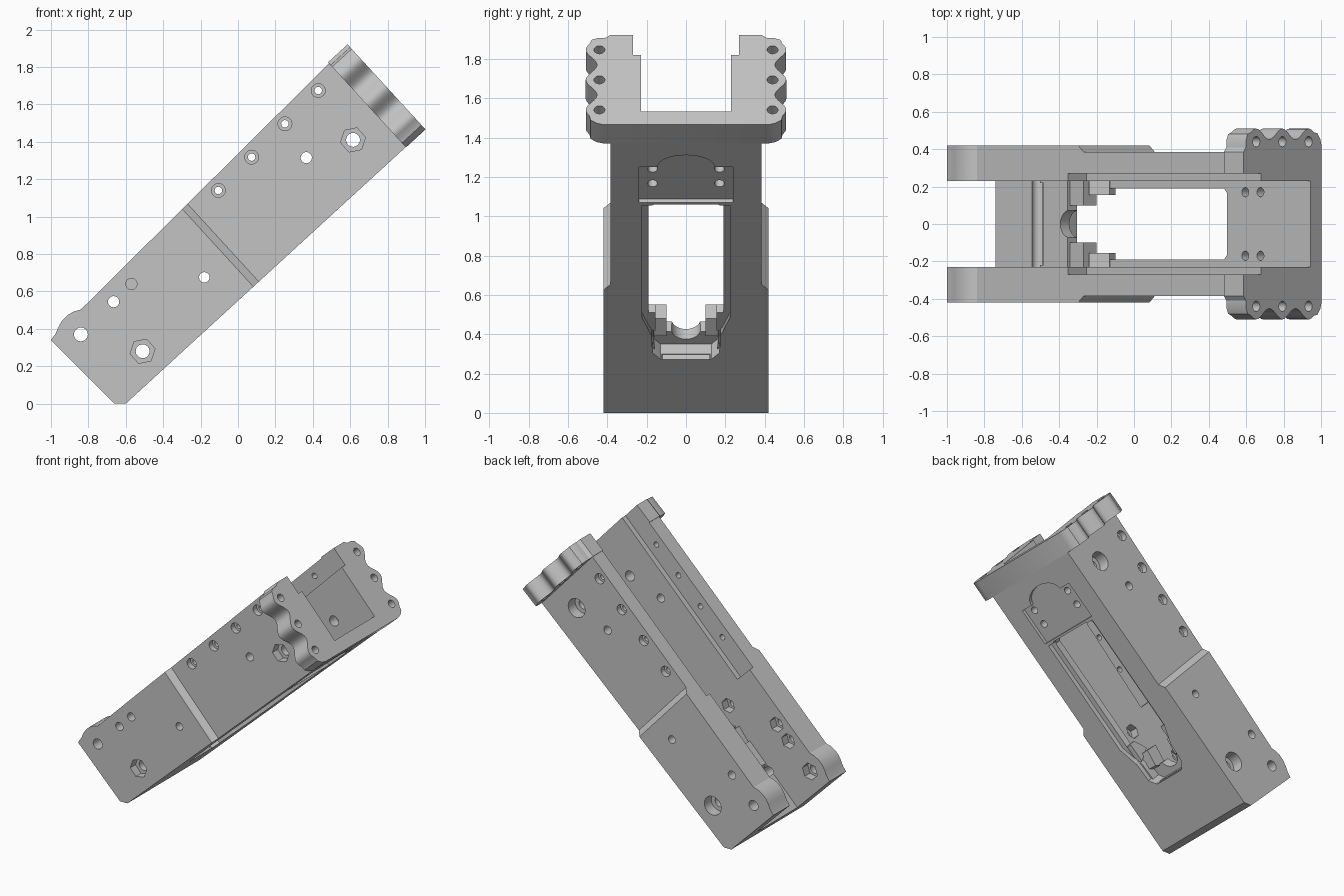
import bpy, bmesh, math
from mathutils import Vector

cube = bpy.data.objects.get("Cube")
if cube:
    bpy.data.objects.remove(cube, do_unlink=True)

TILT = math.radians(42.5)
C, S = math.cos(TILT), math.sin(TILT)


def tilted(u, y, w):
    """u runs up the slope, w stands square to the sloping base."""
    return Vector((-0.6 + u * C - w * S, y, u * S + w * C))


def side_map(a, b, t):
    return Vector((a, t, b))


def plan_map(a, b, t):
    return tilted(a, b, t)


def end_map(a, b, t):
    return tilted(t, a, b)


def base_point(u, w):
    p = tilted(u, 0, w)
    return (p.x, p.z)


def prism(name, pts, t0, t1, place, home=None):
    bm = bmesh.new()
    low = [bm.verts.new(place(a, b, t0)) for a, b in pts]
    high = [bm.verts.new(place(a, b, t1)) for a, b in pts]
    bm.faces.new(low)
    bm.faces.new(high)
    for i in range(len(pts)):
        j = (i + 1) % len(pts)
        bm.faces.new((low[i], low[j], high[j], high[i]))
    bmesh.ops.recalc_face_normals(bm, faces=bm.faces)
    mesh = bpy.data.meshes.new(name)
    bm.to_mesh(mesh)
    bm.free()
    ob = bpy.data.objects.new(name, mesh)
    (home or bpy.context.scene.collection).objects.link(ob)
    return ob


def ring(a, b, r, n=24, turn=0.0):
    return [(a + r * math.cos(turn + math.tau * i / n),
             b + r * math.sin(turn + math.tau * i / n)) for i in range(n)]


def cutter_group(name):
    group = bpy.data.collections.new(name)
    bpy.context.scene.collection.children.link(group)
    return group


def cut(group, pts, t0, t1, place):
    prism("cutter", pts, t0, t1, place, group).hide_render = True


def carve(ob, group):
    """Subtract the whole group at once, keeping the solver that preserves the part."""
    mod = ob.modifiers.new("carve", "BOOLEAN")
    mod.operation, mod.operand_type, mod.collection = "DIFFERENCE", "COLLECTION", group
    bpy.context.view_layer.update()
    length = ob.dimensions.x
    for solver in ("EXACT", "MANIFOLD"):
        mod.solver = solver
        graph = bpy.context.evaluated_depsgraph_get()
        graph.update()
        mesh = bpy.data.meshes.new_from_object(ob.evaluated_get(graph))
        xs = [v.co.x for v in mesh.vertices]
        if xs and max(xs) - min(xs) > 0.9 * length and len(mesh.polygons) > 20:
            break
    ob.modifiers.clear()
    ob.data = mesh
    for tool in list(group.objects):
        bpy.data.objects.remove(tool, do_unlink=True)
    bpy.data.collections.remove(group)


def channel_cuts(group):
    # Open channel: thick rear floor, thin front floor
    cut(group, [(-1.3, -0.48), (-0.355, 0.465), (-0.29, 0.4), base_point(2.5, 0.087),
                (1.3, 2.8), (-1.3, 2.8)], -0.23, 0.23, side_map)
    # Rebate along the upper inner edges
    cut(group, [(-0.255, 0.887), (1.0, 2.142), (0.9, 2.6), (-0.7, 1.332)], -0.27, 0.27, side_map)


# Sloping body with rounded heel
body = prism("channel_body", [(-0.66, 0), (-0.6, 0), base_point(2.05, 0), base_point(2.05, 0.608),
                              (-0.84, 0.503), (-0.875, 0.494), (-0.91, 0.474), (-0.94, 0.445),
                              (-0.96, 0.41), (-0.975, 0.375), (-1.0, 0.34)], -0.42, 0.42, side_map)
tools = cutter_group("body_cutters")
channel_cuts(tools)

# Narrower upper half with a short ramp
for s in (-1, 1):
    cut(tools, [(0.92, s * 0.425), (0.965, s * 0.385), (2.4, s * 0.385), (2.4, s * 0.65), (0.92, s * 0.65)],
        -0.3, 0.9, plan_map)

# Cross groove in the rear floor
cut(tools, [(-0.515, 0.4), (-0.515, 0.285), (-0.485, 0.315), (-0.485, 0.4)], -0.22, 0.22, side_map)

# Window through the base, shallow rim and tapered lower end
outline = [(0.405, 0.13), (0.44, 0.16), (0.56, 0.165), (0.62, 0.19), (1.545, 0.19), (1.568, 0.165)]
cut(tools, outline + [(u, -y) for u, y in reversed(outline)], -0.2, 0.105, plan_map)
rim = [(0.4, 0.12), (0.45, 0.17), (0.58, 0.175), (0.72, 0.225), (1.56, 0.225)]
cut(tools, rim + [(u, -y) for u, y in reversed(rim)], -0.22, 0.035, plan_map)
# Half-round relief at the end of the rear floor
cut(tools, ring(0.515, 0, 0.075), 0.09, 0.33, plan_map)

# Sunken plate seat with rounded top under the base
seat = [(1.583, -0.24), (1.85, -0.24)]
seat += [(1.85 + 0.09 * math.sin(a), -0.145 * math.cos(a))
         for a in (math.pi * i / 16 for i in range(17))]
seat += [(1.85, 0.24), (1.583, 0.24)]
cut(tools, seat, -0.15, 0.025, plan_map)
for s in (-1, 1):
    for u in (1.7, 1.81):
        cut(tools, ring(u, s * 0.17, 0.025, 16), -0.1, 0.2, plan_map)

# Large cross bolts: hex pocket on the right, round pocket on the left
for x, z, face in ((-0.51, 0.28, 0.42), (0.615, 1.41, 0.385)):
    cut(tools, ring(x, z, 0.037), -0.7, 0.7, side_map)
    cut(tools, ring(x, z, 0.068, 6, 0.2), -0.6, 0.06 - face, side_map)
    cut(tools, ring(x, z, 0.068), face - 0.08, 0.6, side_map)

# Rail screws, counterbored from both sides
for i in range(4):
    x, z = -0.105 + 0.178 * i, 1.14 + 0.178 * i
    cut(tools, ring(x, z, 0.02, 16), -0.7, 0.7, side_map)
    for s in (-1, 1):
        cut(tools, ring(x, z, 0.037), min(s * 0.345, s * 0.6), max(s * 0.345, s * 0.6), side_map)

# Plain cross holes, with hex nut seats inside the right wall
for x, z, r, end, nut in ((-0.84, 0.37, 0.037, 0.7, True), (-0.665, 0.545, 0.03, 0.7, True),
                          (-0.57, 0.64, 0.03, 0, True), (-0.18, 0.675, 0.028, 0.7, True),
                          (0.365, 1.315, 0.03, 0.7, False)):
    cut(tools, ring(x, z, r), -0.7, end, side_map)
    if nut:
        cut(tools, ring(x, z, r + 0.024, 6, 0.2), -0.29, -0.1, side_map)
carve(body, tools)

# Front flange with scalloped ears
LOBES = (0.1, 0.307, 0.514)
half = [(0.42, -0.002), (0.455, 0.008), (0.485, 0.03)]
for i in range(29):
    w = 0.06 + 0.494 * i / 28
    half.append((0.481 + 0.029 * math.cos(math.tau * (w - LOBES[0]) / 0.207), w))
half += [(0.48, 0.582), (0.45, 0.595), (0.41, 0.597), (0.385, 0.615)]
flange = prism("flange", half + [(-y, w) for y, w in reversed(half)], 2.03, 2.172, end_map)
tools = cutter_group("flange_cutters")
channel_cuts(tools)
for s in (-1, 1):
    for w in LOBES:
        cut(tools, ring(s * 0.44, w, 0.028, 16), 1.95, 2.3, end_map)
carve(flange, tools)

# Stepped guide blocks beside the window
parts = [body, flange]
for s, side in ((-1, "right"), (1, "left")):
    for inner, pts in ((0.1, [(-0.36, 0.43), (-0.27, 0.55), (-0.2, 0.48), (-0.27, 0.39)]),
                       (0.155, [(-0.24, 0.54), (-0.13, 0.55), (-0.1, 0.51), (-0.2, 0.42)])):
        parts.append(prism("guide_block_" + side, pts, min(s * inner, s * 0.26),
                           max(s * inner, s * 0.26), side_map))

# Single grey finish
grey = bpy.data.materials.new("plain_grey")
grey.use_nodes = True
colour = (0.55, 0.55, 0.55, 1)
grey.diffuse_color = colour
grey.node_tree.nodes["Principled BSDF"].inputs["Base Color"].default_value = colour
bpy.ops.object.select_all(action="DESELECT")
for ob in parts:
    ob.data.materials.clear()
    ob.data.materials.append(grey)
    for p in ob.data.polygons:
        p.material_index = 0
    ob.select_set(True)
bpy.context.view_layer.objects.active = body
bpy.ops.object.shade_smooth_by_angle(angle=math.radians(30))
